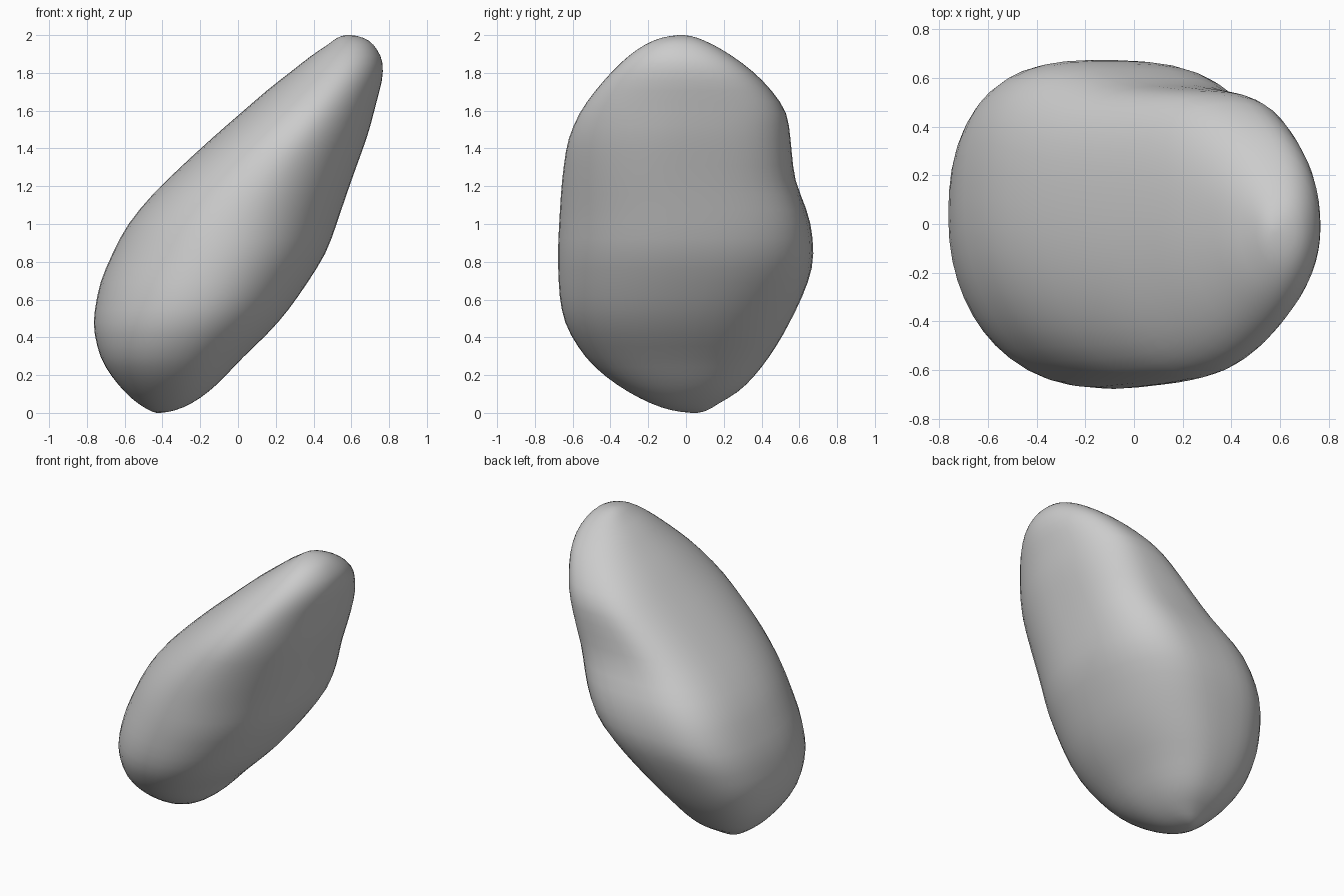
import bpy, bmesh, math

if "Cube" in bpy.data.objects:
    bpy.data.objects.remove(bpy.data.objects["Cube"])

# Silhouette profiles: (z, offset) for left, right, front and back
LEFT = [(0, -.43), (.02, -.48), (.08, -.57), (.28, -.73), (.47, -.775), (.7, -.735), (.98, -.605),
        (1.15, -.465), (1.4, -.2), (1.6, .03), (1.82, .3), (1.95, .48), (2, .57)]
RIGHT = [(0, -.41), (.02, -.31), (.07, -.21), (.28, .01), (.47, .21), (.57, .29), (.85, .475),
         (1.15, .575), (1.48, .695), (1.77, .77), (1.87, .77), (1.97, .7), (2, .6)]
FRONT = [(0, .03), (.06, -.21), (.17, -.4), (.27, -.52), (.46, -.645), (.6, -.675), (.85, -.685),
         (1.2, -.665), (1.44, -.635), (1.6, -.565), (1.78, -.42), (1.97, -.18), (2, -.04)]
BACK = [(0, .06), (.05, .17), (.11, .28), (.25, .41), (.4, .51), (.65, .635), (.8, .685), (1, .665),
        (1.1, .635), (1.22, .575), (1.4, .56), (1.6, .54), (1.78, .39), (1.9, .23), (1.97, .1), (2, -.01)]
# Fullness of each outline quadrant by height (2 is an ellipse)
BACK_RIGHT = [(0, 2.1), (.5, 2.3), (.9, 2.8), (1.3, 3.0), (1.6, 2.4), (2, 2.1)]
BACK_LEFT = [(0, 2.2), (.5, 2.6), (1, 2.7), (1.5, 2.5), (2, 2.1)]
FRONT_LEFT = [(0, 2.1), (.5, 2.15), (1, 2.2), (2, 2.1)]
FRONT_RIGHT = [(0, 2.1), (.7, 2.1), (1.1, 2.0), (1.5, 1.85), (2, 2)]
SEGMENTS = 48
RINGS = 40


def sample(profile, z):
    # Interpolating by arc angle rounds off both ends
    t = math.acos(max(-1, min(1, 1 - z)))
    for (z0, v0), (z1, v1) in zip(profile, profile[1:]):
        if z <= z1:
            t0, t1 = math.acos(1 - z0), math.acos(1 - z1)
            return v0 + (v1 - v0) * (t - t0) / (t1 - t0)
    return profile[-1][1]


def power(value, exponent):
    return math.copysign(abs(value) ** (2 / exponent), value)


# Stone: stacked rounded outlines
bm = bmesh.new()
rings = []
for i in range(RINGS + 1):
    z = 1 - math.cos(math.pi * i / RINGS)
    left, right = sample(LEFT, z), sample(RIGHT, z)
    front, back = sample(FRONT, z), sample(BACK, z)
    cx = (left + right) / 2 + .04 * (right - left) * (1 - z / 2)
    cy = (front + back) / 2
    ring = []
    for j in range(SEGMENTS):
        a = 2 * math.pi * j / SEGMENTS
        c, s = math.cos(a), math.sin(a)
        if s >= 0:
            n = sample(BACK_RIGHT if c > 0 else BACK_LEFT, z)
        else:
            n = sample(FRONT_RIGHT if c > 0 else FRONT_LEFT, z)
        u, v = power(c, n), power(s, n)
        x = cx + u * (right - cx if u > 0 else cx - left)
        y = cy + v * (back - cy) + .1 * math.sin(math.pi * z / 2) * max(0, -u) ** 2
        ring.append(bm.verts.new((x, y, z)))
    rings.append(ring)
for low, high in zip(rings, rings[1:]):
    for j in range(SEGMENTS):
        k = (j + 1) % SEGMENTS
        bm.faces.new((low[j], low[k], high[k], high[j]))
bm.faces.new(rings[0][::-1])
bm.faces.new(rings[-1])

# Soften creases between the quadrants
for _ in range(3):
    bmesh.ops.smooth_vert(bm, verts=[v for r in rings[1:-1] for v in r], factor=.5,
                          use_axis_x=True, use_axis_y=True, use_axis_z=True)
bmesh.ops.recalc_face_normals(bm, faces=bm.faces)
mesh = bpy.data.meshes.new("stone")
bm.to_mesh(mesh)
bm.free()
for p in mesh.polygons:
    p.use_smooth = True
stone = bpy.data.objects.new("stone", mesh)
bpy.context.collection.objects.link(stone)
